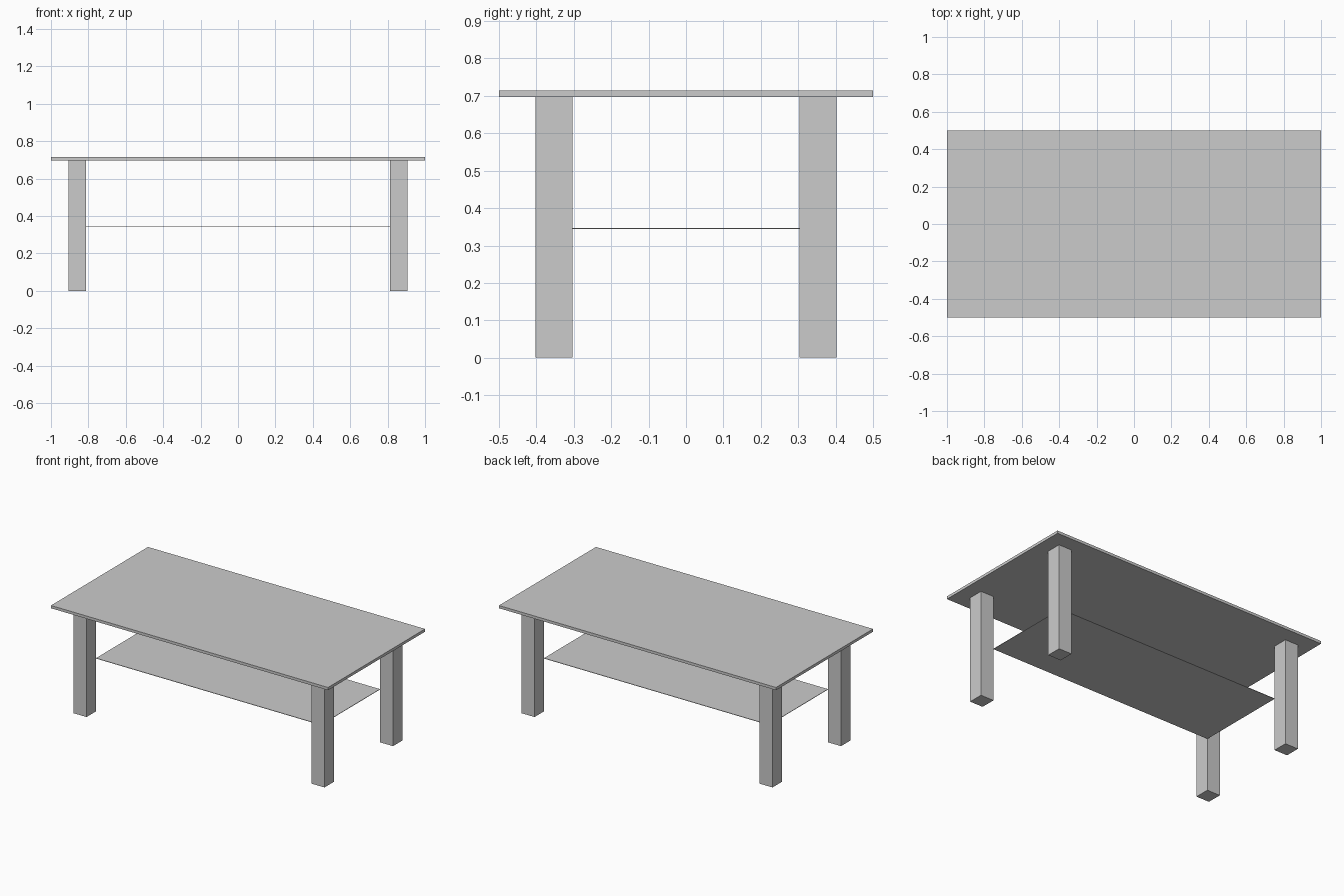
import bpy

if "Cube" in bpy.data.objects:
    bpy.data.objects.remove(bpy.data.objects["Cube"])


def box(name, x, y, z):
    """Box spanning the (min, max) ranges x, y, z."""
    bpy.ops.mesh.primitive_cube_add(size=1)
    ob = bpy.context.object
    ob.name = name
    ranges = (x, y, z)
    for v in ob.data.vertices:
        v.co = [r[0] if c < 0 else r[1] for c, r in zip(v.co, ranges)]
    return ob


TOP_UNDERSIDE, TOP_HEIGHT = 0.697, 0.715
LEG_IN_X, LEG_OUT_X = 0.812, 0.906
LEG_IN_Y, LEG_OUT_Y = 0.304, 0.402

# table top
box("table_top", (-1, 1), (-0.5, 0.5), (TOP_UNDERSIDE, TOP_HEIGHT))

# thin shelf held between the inner corners of the legs
box("shelf", (-LEG_IN_X, LEG_IN_X), (-LEG_IN_Y, LEG_IN_Y), (0.344, 0.347))

# four square legs
for sx, side in ((-1, "left"), (1, "right")):
    for sy, end in ((-1, "front"), (1, "back")):
        box(f"{end}_{side}_leg",
            sorted((sx * LEG_IN_X, sx * LEG_OUT_X)),
            sorted((sy * LEG_IN_Y, sy * LEG_OUT_Y)),
            (0, TOP_UNDERSIDE))
